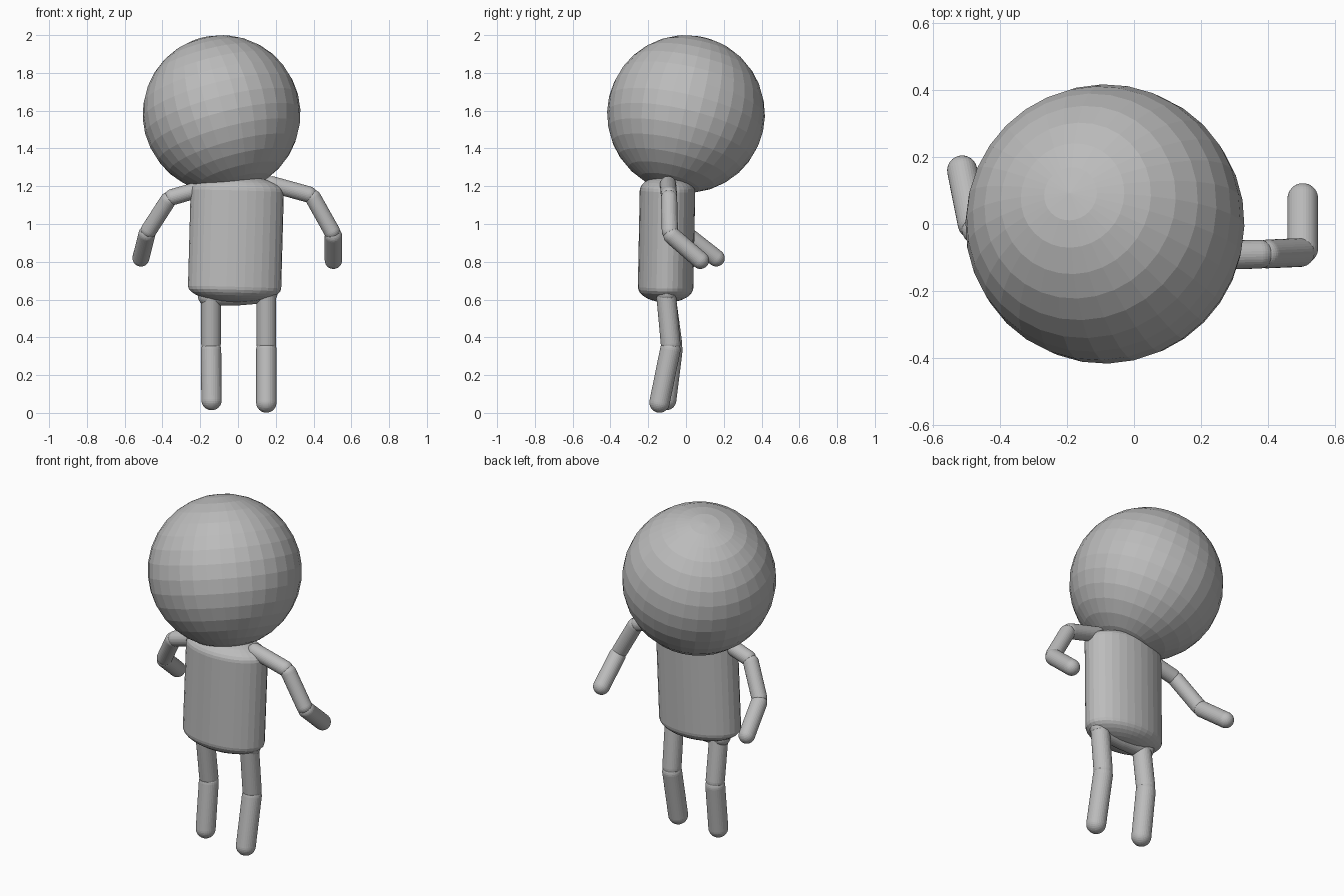
import bpy, bmesh, math
from mathutils import Vector, Matrix

cube = bpy.data.objects.get("Cube")
if cube:
    bpy.data.objects.remove(cube, do_unlink=True)

grey = bpy.data.materials.new("plain grey")
grey.use_nodes = True
grey.diffuse_color = (0.5, 0.5, 0.5, 1)
grey.node_tree.nodes["Principled BSDF"].inputs["Base Color"].default_value = (0.5, 0.5, 0.5, 1)


def finish(name, bm, matrix):
    mesh = bpy.data.meshes.new(name)
    bm.to_mesh(mesh)
    bm.free()
    mesh.materials.append(grey)
    obj = bpy.data.objects.new(name, mesh)
    obj.matrix_world = matrix
    bpy.context.collection.objects.link(obj)
    return obj


def capsule(name, start, end, radius, cap=None, depth=None, yaw=0):
    """Round-ended tube whose cap centres sit at start and end."""
    start, end = Vector(start), Vector(end)
    axis = end - start
    half = axis.length / 2
    bm = bmesh.new()
    bmesh.ops.create_uvsphere(bm, u_segments=32, v_segments=16, radius=1)
    # split the ball at its equator and pull the two halves apart
    equator = [e for e in bm.edges if all(abs(v.co.z) < 1e-4 for v in e.verts)]
    bmesh.ops.split_edges(bm, edges=equator)
    lower = {v for f in bm.faces if f.calc_center_median().z < 0 for v in f.verts}
    for v in bm.verts:
        shift = -half if v in lower else half
        v.co = Vector((v.co.x * radius, v.co.y * (depth or radius),
                       v.co.z * (cap or radius) + shift))
    rims = [e for e in bm.edges if e.is_boundary]
    bmesh.ops.bridge_loops(bm, edges=rims)
    bmesh.ops.recalc_face_normals(bm, faces=bm.faces)
    turn = Vector((0, 0, 1)).rotation_difference(axis).to_matrix().to_4x4()
    spin = Matrix.Rotation(math.radians(yaw), 4, 'Z')
    return finish(name, bm, Matrix.Translation((start + end) / 2) @ turn @ spin)


def limb(names, points, radii, gap=0.016):
    """Chain of capsules with a small notch at every joint."""
    points = [Vector(p) for p in points]
    for i, (name, radius) in enumerate(zip(names, radii)):
        a, b = points[i], points[i + 1]
        way = (b - a).normalized() * gap
        first = a + way if i else a
        last = b - way if i < len(names) - 1 else b
        capsule(name, first, last, radius)


# Head: large faceted ball, tipped back and to one side
bm = bmesh.new()
bmesh.ops.create_uvsphere(bm, u_segments=32, v_segments=16, radius=0.418)
tip = Vector((0, 0, 1)).rotation_difference(Vector((-0.25, 0.22, 0.94))).to_matrix().to_4x4()
finish("head", bm, Matrix.Translation((-0.087, 0, 1.582)) @ tip)

# Torso: oval tube with low domed ends
capsule("torso", (-0.018, -0.108, 0.665), (-0.004, -0.098, 1.175),
        0.247, cap=0.08, depth=0.147, yaw=2)

# Hips
capsule("left_hip", (0, -0.103, 0.622), (0.157, -0.103, 0.635), 0.053)
capsule("right_hip", (0, -0.103, 0.622), (-0.16, -0.103, 0.62), 0.053)

# Legs
limb(("left_thigh", "left_shin"),
     ((0.15, -0.105, 0.62), (0.15, -0.08, 0.35), (0.15, -0.14, 0.055)), (0.052, 0.054))
limb(("right_thigh", "right_shin"),
     ((-0.143, -0.105, 0.61), (-0.143, -0.07, 0.35), (-0.14, -0.105, 0.068)), (0.052, 0.054))

# Arms
limb(("left_shoulder", "left_upper_arm", "left_forearm"),
     ((0.18, -0.095, 1.21), (0.39, -0.09, 1.152), (0.505, -0.085, 0.947),
      (0.505, 0.076, 0.808)), (0.043, 0.043, 0.046))
limb(("right_shoulder", "right_upper_arm", "right_forearm"),
     ((-0.2, -0.1, 1.185), (-0.362, -0.09, 1.138), (-0.48, -0.012, 0.955),
      (-0.514, 0.16, 0.82)), (0.043, 0.043, 0.045))
